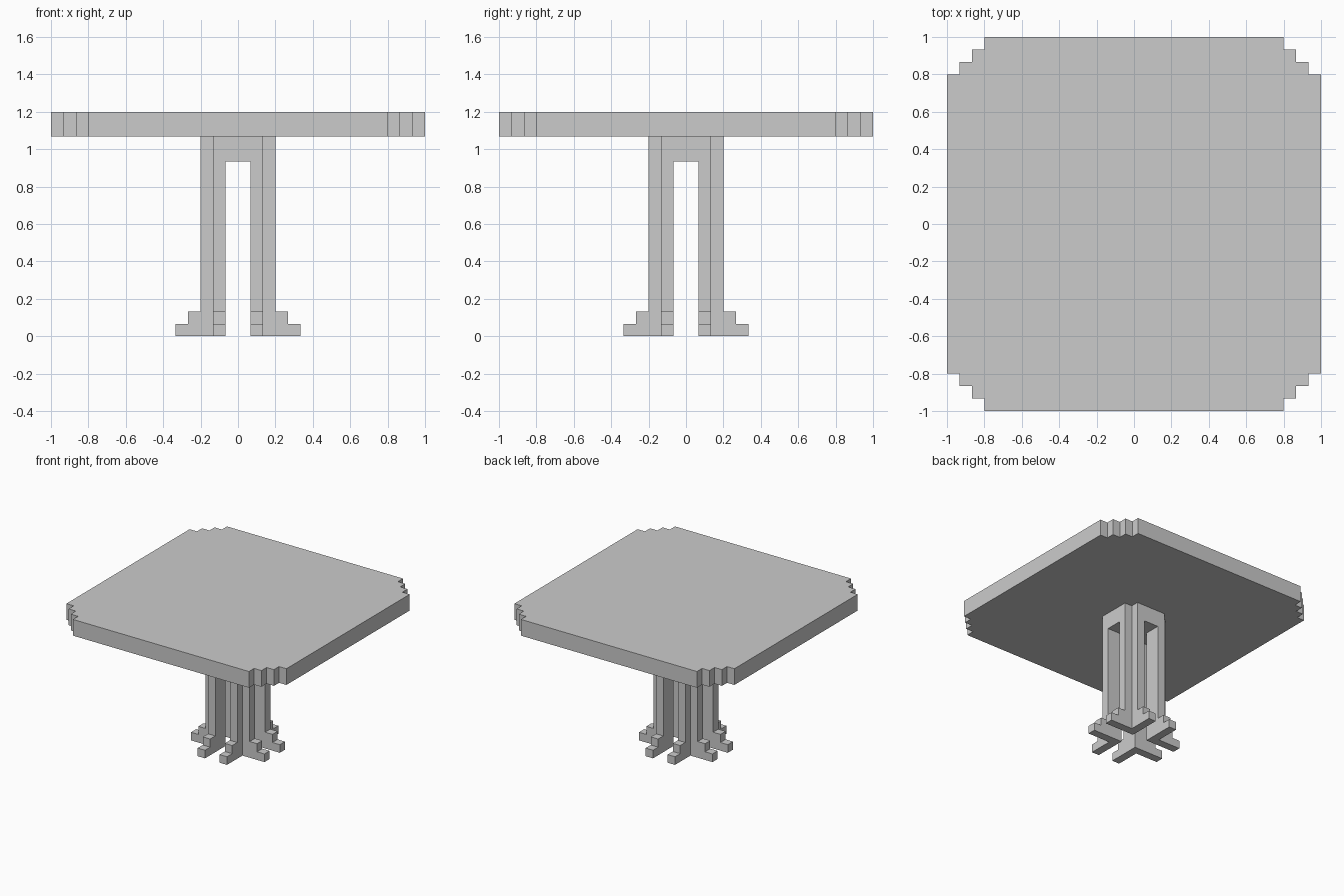
import bpy
import bmesh

U = 1 / 15  # edge of one block

cube = bpy.data.objects.get("Cube")
if cube:
    bpy.data.objects.remove(cube, do_unlink=True)

grey = bpy.data.materials.new("light_grey")
grey.use_nodes = True
grey.diffuse_color = (0.6, 0.6, 0.6, 1)
grey.node_tree.nodes["Principled BSDF"].inputs["Base Color"].default_value = grey.diffuse_color


def extrude_outline(name, points, depth, place):
    """Extrude a flat outline by depth; place maps (a, b, c) blocks to x, y, z."""
    bm = bmesh.new()
    face = bm.faces.new([bm.verts.new(place(a, b, 0)) for a, b in points])
    result = bmesh.ops.extrude_face_region(bm, geom=[face])
    shift = bm.verts.new(place(0, 0, depth)).co - bm.verts.new(place(0, 0, 0)).co
    moved = [g for g in result["geom"] if isinstance(g, bmesh.types.BMVert)]
    bmesh.ops.translate(bm, verts=moved, vec=shift)
    bmesh.ops.delete(bm, geom=[v for v in bm.verts if not v.link_faces], context="VERTS")
    bmesh.ops.recalc_face_normals(bm, faces=bm.faces)
    mesh = bpy.data.meshes.new(name)
    bm.to_mesh(mesh)
    bm.free()
    mesh.materials.append(grey)
    obj = bpy.data.objects.new(name, mesh)
    bpy.context.collection.objects.link(obj)
    return obj


def four_corners(quarter):
    """Repeat one corner of an outline around the centre, a quarter turn each time."""
    points = []
    for _ in range(4):
        points += quarter
        quarter = [(-b, a) for a, b in quarter]
    return points


def flat(z):
    return lambda a, b, c: (a * U, b * U, (z + c) * U)


# Table top with stepped corners
top_corner = [(15, 12), (14, 12), (14, 13), (13, 13), (13, 14), (12, 14), (12, 15)]
extrude_outline("table_top", four_corners(top_corner), 2, flat(16))

# Block joining the legs under the top
extrude_outline("leg_head", four_corners([(3, 2), (2, 2), (2, 3)]), 2, flat(14))

# Each leg is an L of two thin boards ending in stepped feet
for sx, side in ((1, "left"), (-1, "right")):
    for sy, end in ((1, "back"), (-1, "front")):
        along_x = [(1, 0), (5, 0), (5, 1), (4, 1), (4, 2), (3, 2), (3, 14), (1, 14)]
        along_y = [(2 if a == 1 else a, b) for a, b in along_x]
        extrude_outline(f"{end}_{side}_leg_side_board", along_x, 1,
                        lambda a, b, c: (sx * a * U, sy * (1 + c) * U, b * U))
        extrude_outline(f"{end}_{side}_leg_end_board", along_y, 1,
                        lambda a, b, c: (sx * (1 + c) * U, sy * a * U, b * U))
